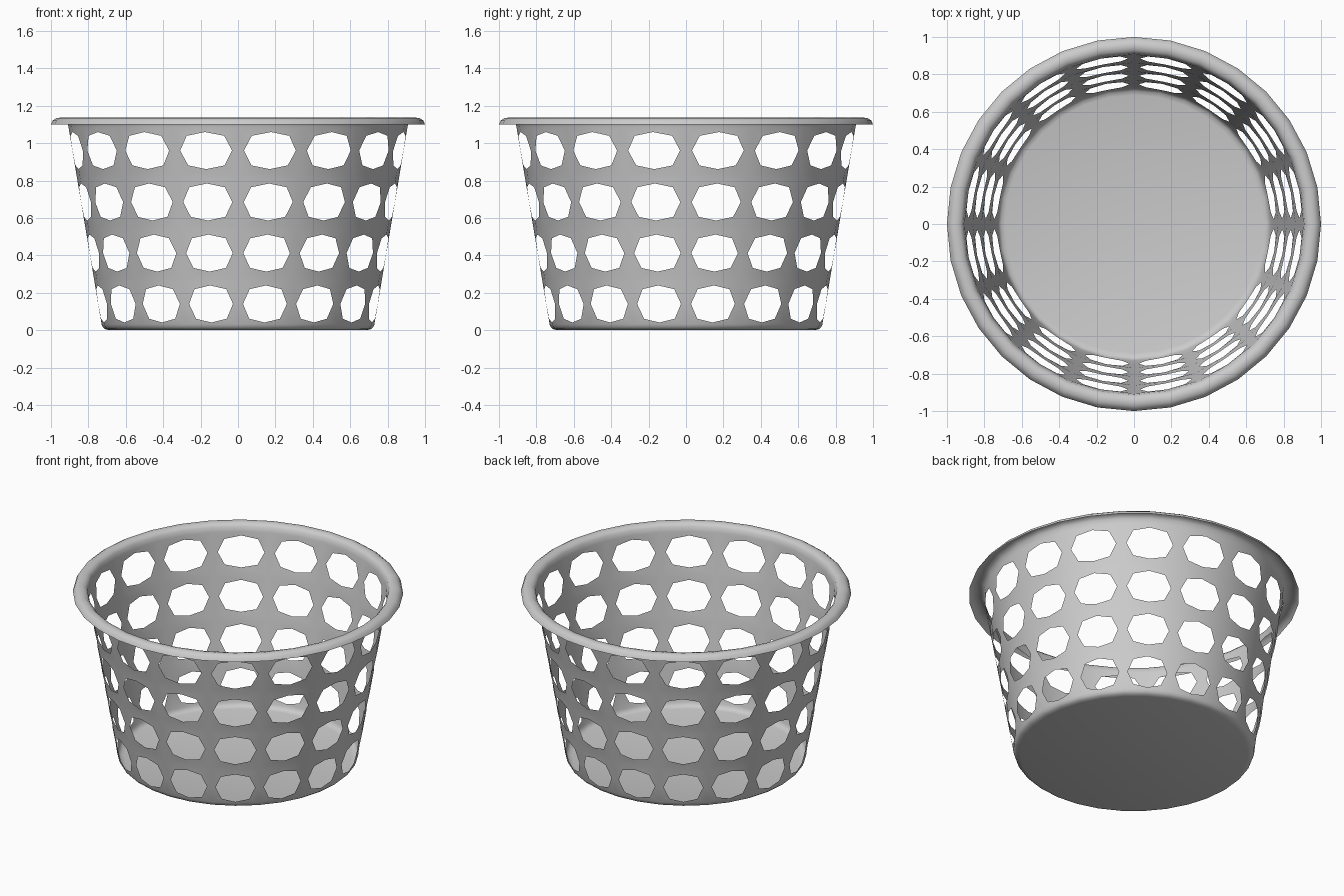
import bpy, bmesh
from math import cos, sin, radians

if "Cube" in bpy.data.objects:
    bpy.data.objects.remove(bpy.data.objects["Cube"])

COLS, SEG = 16, 32
ROWS = [0.03, 0.275, 0.548, 0.822, 1.085]          # band limits between hole rows
HOLES = [0.14, 0.412, 0.685, 0.96]                 # hole centre heights
HALF_W, HALF_H = 9.2, 0.099                        # degrees, units

def wall_r(z):
    return 0.724 + 0.168 * z

def pt(bm, deg, r, z):
    a = radians(deg)
    return bm.verts.new((r * cos(a), r * sin(a), z))

def revolve(bm, profile, cap=False):
    rings = [[pt(bm, i * 360 / SEG, r, z) for i in range(SEG)] for r, z in profile]
    for a, b in zip(rings, rings[1:]):
        for i in range(SEG):
            j = (i + 1) % SEG
            bm.faces.new((a[i], a[j], b[j], b[i]))
    if cap:
        bm.faces.new(rings[0][::-1])

def finish(bm, name):
    bmesh.ops.remove_doubles(bm, verts=bm.verts, dist=0.0005)
    me = bpy.data.meshes.new(name)
    bm.to_mesh(me)
    bm.free()
    ob = bpy.data.objects.new(name, me)
    bpy.context.collection.objects.link(ob)
    bpy.ops.object.select_all(action='DESELECT')
    ob.select_set(True)
    bpy.context.view_layer.objects.active = ob
    bpy.ops.object.shade_smooth_by_angle(angle=radians(50))

bm = bmesh.new()

# Floor with rounded foot, meeting the wall
revolve(bm, [(0.69, 0.0), (0.712, 0.006), (0.723, 0.016), (wall_r(ROWS[0]), ROWS[0])], cap=True)

# Perforated wall: each cell is a ring of quads around an eight-sided hole
SQUARE = [(1, 0), (1, 1), (0, 1), (-1, 1), (-1, 0), (-1, -1), (0, -1), (1, -1)]
for lo, hi, zc in zip(ROWS, ROWS[1:], HOLES):
    for c in range(COLS):
        mid = (c + 0.5) * 360 / COLS
        outer, inner = [], []
        for u, v in SQUARE:
            z = hi if v > 0 else lo if v < 0 else zc
            outer.append(pt(bm, mid + u * 180 / COLS, wall_r(z), z))
            ku, kv = (0.71, 0.8) if u and v else (1, 1)
            z = zc + v * kv * HALF_H
            inner.append(pt(bm, mid + u * ku * HALF_W, wall_r(z), z))
        for i in range(8):
            j = (i + 1) % 8
            bm.faces.new((outer[i], outer[j], inner[j], inner[i]))

# Rolled lip flaring outward from the wall top
revolve(bm, [(wall_r(ROWS[-1]), ROWS[-1]), (0.913, 1.115), (0.928, 1.13), (0.95, 1.136),
             (0.972, 1.133), (0.99, 1.121), (1.0, 1.1)])
finish(bm, "basket")
